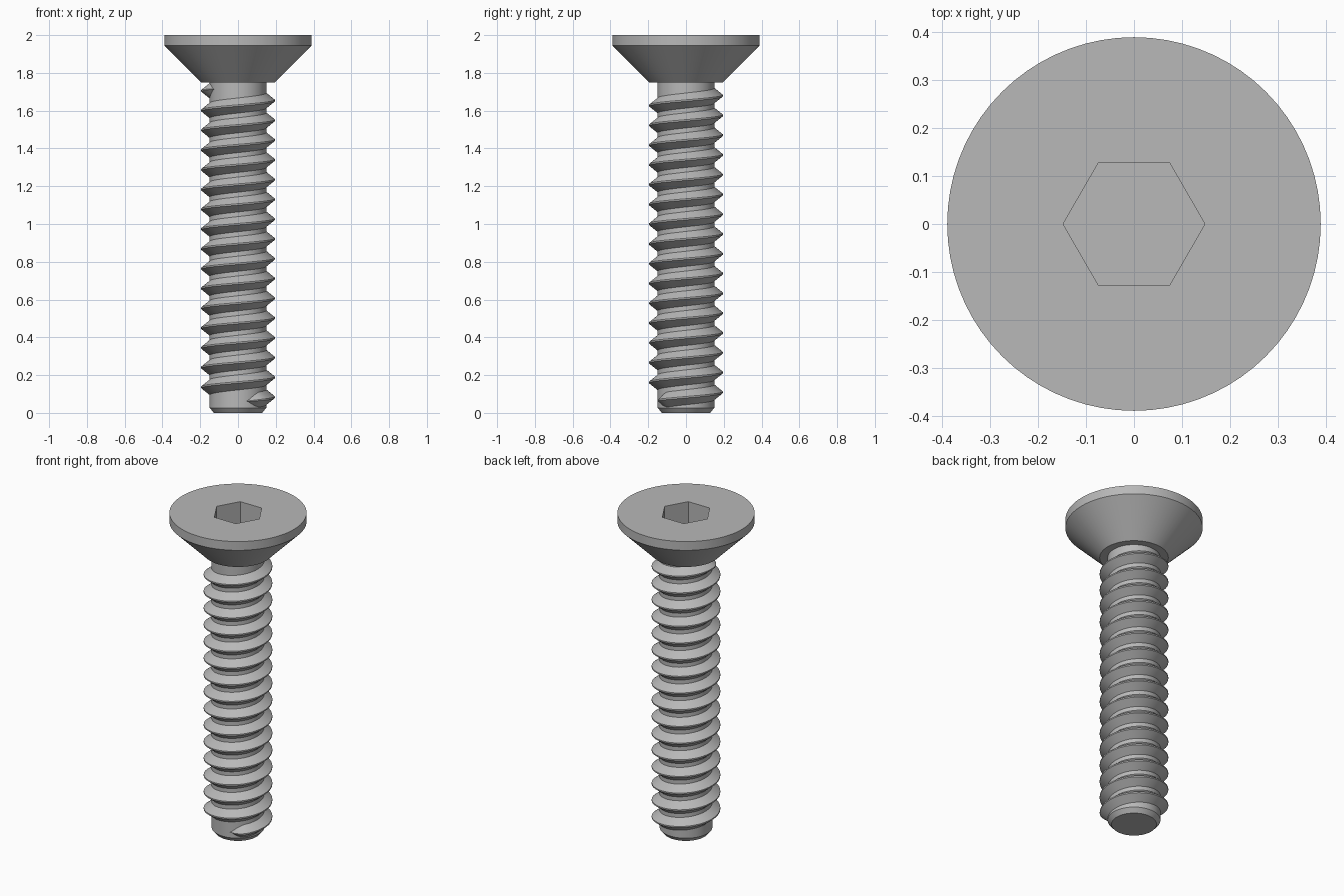
import bpy, bmesh, math

cube = bpy.data.objects.get("Cube")
if cube:
    bpy.data.objects.remove(cube, do_unlink=True)

steel = bpy.data.materials.new("grey_steel")
steel.use_nodes = True
colour = (0.48, 0.48, 0.48, 1)
steel.diffuse_color = colour
steel.node_tree.nodes["Principled BSDF"].inputs["Base Color"].default_value = colour

SEGMENTS = 72
CORE_R, CREST_R = 0.15, 0.195
PITCH = 0.1047


def make_object(name, bm):
    bmesh.ops.recalc_face_normals(bm, faces=bm.faces)
    mesh = bpy.data.meshes.new(name)
    bm.to_mesh(mesh)
    bm.free()
    mesh.materials.append(steel)
    obj = bpy.data.objects.new(name, mesh)
    bpy.context.collection.objects.link(obj)
    return obj


def activate(obj):
    bpy.ops.object.select_all(action='DESELECT')
    obj.select_set(True)
    bpy.context.view_layer.objects.active = obj


def smooth(obj):
    activate(obj)
    bpy.ops.object.shade_smooth_by_angle(angle=math.radians(25))


def loft(bm, rings, closed=True):
    """Skin consecutive rings of points and cap both ends."""
    rows = [[bm.verts.new(p) for p in ring] for ring in rings]
    for a, b in zip(rows, rows[1:]):
        for i in range(len(a)):
            j = (i + 1) % len(a)
            bm.faces.new((a[i], a[j], b[j], b[i]))
    bm.faces.new(rows[0][::-1])
    bm.faces.new(rows[-1])


def turned(name, profile, sides=SEGMENTS):
    """Solid of revolution from (radius, height) points."""
    bm = bmesh.new()
    turns = [math.tau * i / sides for i in range(sides)]
    loft(bm, [[(r * math.cos(a), r * math.sin(a), z) for a in turns]
              for r, z in profile])
    return make_object(name, bm)


# Countersunk head with a hexagonal socket
head = turned("countersunk_head",
              [(CREST_R, 1.75), (0.39, 1.945), (0.39, 2.0)])
cutter = turned("socket_cutter", [(0.148, 1.82), (0.148, 2.1)], sides=6)
cutter.hide_render = True
cut = head.modifiers.new("hex_socket", 'BOOLEAN')
cut.operation = 'DIFFERENCE'
cut.solver = 'EXACT'
cut.object = cutter
activate(head)
bpy.ops.object.modifier_apply(modifier=cut.name)
bpy.data.objects.remove(cutter, do_unlink=True)
smooth(head)

# Plain core with a chamfered tip
shank = turned("shank_core", [(0.128, 0), (CORE_R, 0.027), (CORE_R, 1.76)])
smooth(shank)

# Helical ridge, swelling out of the core and fading back into it
start, end = math.radians(-72), math.radians(15 * 360 + 212)
fade = math.radians(34)
steps = 16 * SEGMENTS
rings = []
for i in range(steps + 1):
    a = start + (end - start) * i / steps
    t = min(1, (a - start) / fade, (end - a) / fade)
    swell = max(0.03, math.sin(t * math.pi / 2))
    z = 0.083 + PITCH * a / math.tau
    crest = CORE_R + (CREST_R - CORE_R) * swell
    section = [(CORE_R - 0.005, -0.044), (crest, -0.004),
               (crest, 0.004), (CORE_R - 0.005, 0.044)]
    rings.append([(r * math.cos(a), r * math.sin(a), z + h * swell)
                  for r, h in section])
bm = bmesh.new()
loft(bm, rings)
smooth(make_object("screw_thread", bm))
